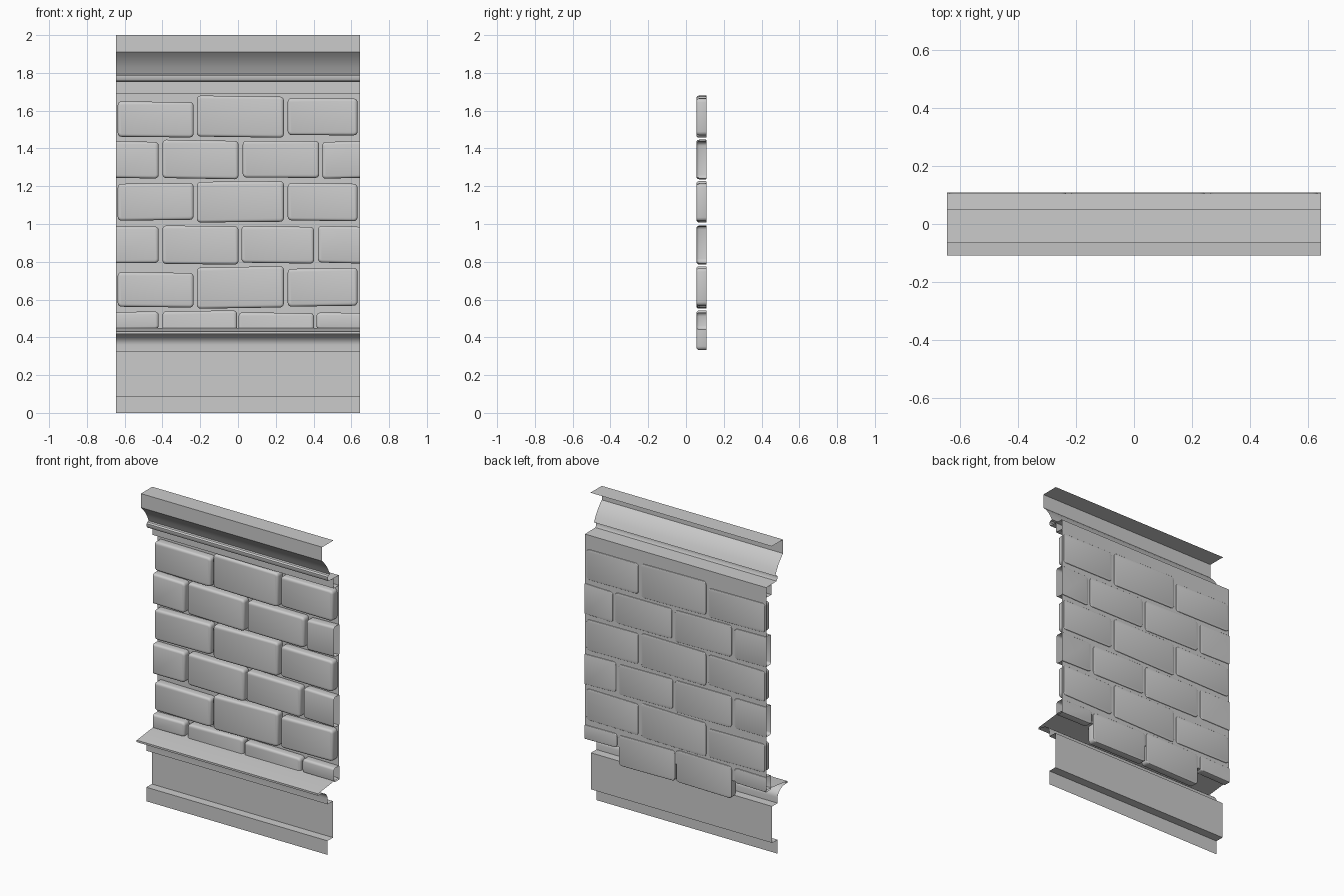
import bpy, bmesh, math, random
from mathutils import Vector

if "Cube" in bpy.data.objects:
    bpy.data.objects.remove(bpy.data.objects["Cube"])

random.seed(4)
W = 0.645  # half width of the wall section


def finish(bm, name, angle=35):
    me = bpy.data.meshes.new(name)
    bm.to_mesh(me)
    bm.free()
    ob = bpy.data.objects.new(name, me)
    bpy.context.collection.objects.link(ob)
    bpy.ops.object.select_all(action='DESELECT')
    ob.select_set(True)
    bpy.context.view_layer.objects.active = ob
    bpy.ops.object.shade_smooth_by_angle(angle=math.radians(angle))
    return ob


def extrude_profile(name, pts):
    """Sweep an open (y, z) profile along the wall width."""
    bm = bmesh.new()
    left = [bm.verts.new((-W, y, z)) for y, z in pts]
    right = [bm.verts.new((W, y, z)) for y, z in pts]
    for i in range(len(pts) - 1):
        bm.faces.new((left[i], right[i], right[i + 1], left[i + 1]))
    return finish(bm, name)


def brick(name, x0, x1, z0, z1, y0=0.055, y1=0.109):
    """Rounded block, trimmed open at the ends of the wall section."""
    a = x0 - 0.06 if x0 <= -W else x0
    b = x1 + 0.06 if x1 >= W else x1
    bm = bmesh.new()
    bmesh.ops.create_cube(bm, size=1)
    for v in bm.verts:
        v.co = Vector(((a + b) / 2 + v.co.x * (b - a),
                       (y0 + y1) / 2 + v.co.y * (y1 - y0),
                       (z0 + z1) / 2 + v.co.z * (z1 - z0)))
    # upright corners, then the front and back rims
    upright = [e for e in bm.edges
               if abs(e.verts[0].co.y - e.verts[1].co.y) > 0.02]
    bmesh.ops.bevel(bm, geom=upright, offset=0.02, segments=3,
                    profile=0.5, affect='EDGES')
    for y, r in ((y0, 0.014), (y1, 0.004)):
        rim = [e for e in bm.edges
               if all(abs(v.co.y - y) < 1e-4 for v in e.verts)]
        bmesh.ops.bevel(bm, geom=rim, offset=r, segments=3,
                        profile=0.5, affect='EDGES')
    # slight hand-cut taper
    t = random.uniform(-0.004, 0.004)
    for v in bm.verts:
        v.co.z += t * (v.co.x - (a + b) / 2) / (b - a) * 2
    for s in (-1, 1):
        bmesh.ops.bisect_plane(bm, geom=bm.verts[:] + bm.edges[:] + bm.faces[:],
                               plane_co=(s * W, 0, 0), plane_no=(s, 0, 0),
                               clear_outer=True)
    return finish(bm, name, 40)


# skirting with base board, cove and sloping sill
cove = [(-0.01 - 0.08 * (1 - math.cos(t)), 0.36 + 0.058 * math.sin(t))
        for t in (i * math.pi / 16 for i in range(9))]
extrude_profile("skirting", [(-0.01, 0), (-0.01, 0.09), (0.045, 0.09),
                             (0.045, 0.325), (-0.01, 0.325)] + cove +
                [(-0.108, 0.418), (-0.108, 0.43), (0.055, 0.449), (0.105, 0.45)])

# mortar sheet behind the bricks
extrude_profile("mortar", [(0.105, 0.45), (0.105, 1.755)])

# cornice with crown, sloping cove, bead and lower fascia
extrude_profile("cornice", [(0.05, 2.0), (-0.065, 2.0), (-0.065, 1.91),
                            (-0.045, 1.89), (-0.022, 1.862), (-0.002, 1.83),
                            (0.014, 1.795), (0.0, 1.793), (-0.008, 1.785),
                            (-0.008, 1.77), (0.0, 1.757), (0.105, 1.755)])
extrude_profile("fascia", [(0.052, 1.755), (0.052, 1.69), (0.105, 1.69)])

# brick courses: x start, x end, bottom, top
courses = [
    [(-.637, -.235, 1.46, 1.647), (-.218, .243, 1.46, 1.677), (.263, .633, 1.47, 1.665)],
    [(-W, -.42, 1.243, 1.437), (-.40, .003, 1.24, 1.443), (.025, .43, 1.245, 1.44),
     (.445, W, 1.243, 1.437)],
    [(-.637, -.235, 1.02, 1.215), (-.218, .243, 1.01, 1.225), (.263, .633, 1.017, 1.215)],
    [(-W, -.42, .793, .987), (-.40, .003, .787, .99), (.018, .403, .793, .987),
     (.423, W, .793, .987)],
    [(-.637, -.235, .56, .743), (-.218, .243, .555, .773), (.263, .633, .565, .765)],
    [(-W, -.42, .44, .535), (-.40, -.005, .335, .54), (.003, .403, .335, .53),
     (.415, W, .44, .53)],
]
for r, row in enumerate(courses):
    for c, dims in enumerate(row):
        brick(f"brick_{r + 1}_{c + 1}", *dims)
